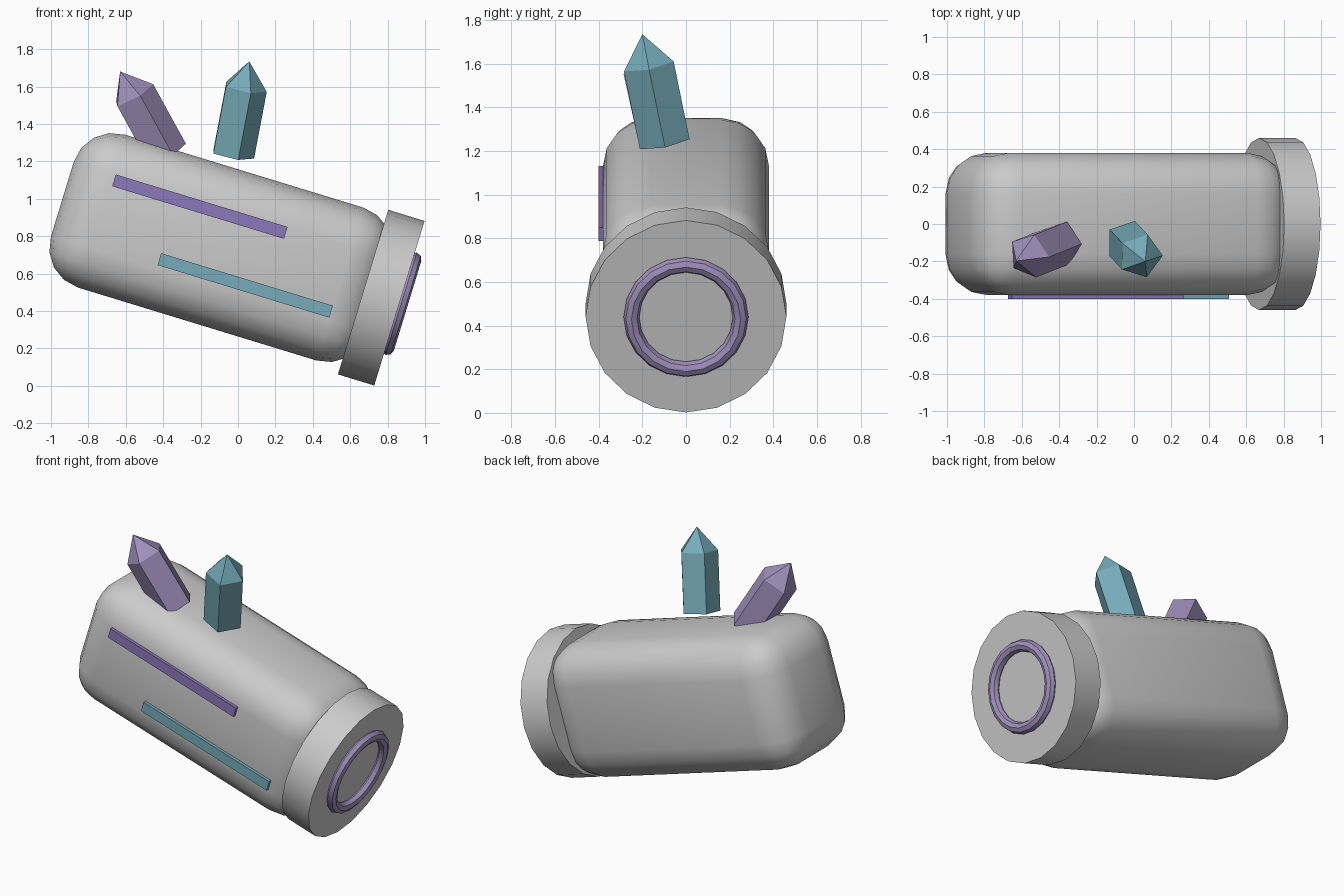
import bpy, bmesh, math
from mathutils import Matrix, Vector

if "Cube" in bpy.data.objects:
    bpy.data.objects.remove(bpy.data.objects["Cube"])

TILT = math.radians(17)
R = Matrix.Rotation(TILT, 3, 'Y')


def place(along, y, up):
    """Point in the tilted canister frame -> world."""
    return R @ Vector((along, y, up))


def material(name, rgb):
    m = bpy.data.materials.new(name)
    m.diffuse_color = (*rgb, 1)
    m.use_nodes = True
    m.node_tree.nodes["Principled BSDF"].inputs["Base Color"].default_value = m.diffuse_color
    return m


violet = material("violet", (0.26, 0.19, 0.50))
lilac = material("lilac", (0.35, 0.28, 0.50))
teal = material("teal", (0.18, 0.41, 0.49))


def finish(name, mat=None, smooth=False):
    o = bpy.context.object
    o.name = name
    if mat:
        o.data.materials.append(mat)
    if smooth:
        bpy.ops.object.shade_smooth_by_angle(angle=math.radians(30))
    return o


def tilted_box(name, centre, size, mat=None, bevel=0):
    bpy.ops.mesh.primitive_cube_add(size=1, location=place(*centre), rotation=(0, TILT, 0))
    o = bpy.context.object
    o.scale = size
    bpy.ops.object.transform_apply(location=False, rotation=False, scale=True)
    if bevel:
        b = o.modifiers.new("round", 'BEVEL')
        b.width = bevel
        b.segments = 4
        bpy.ops.object.modifier_apply(modifier=b.name)
    return finish(name, mat, bool(bevel))


def crystal(name, base, axis, mat, r=0.122, shaft=0.37, total=0.516, n=5):
    """Five-sided prism with a pointed cap, growing along axis."""
    bm = bmesh.new()
    rings = [[bm.verts.new((r * math.cos(i * math.tau / n), r * math.sin(i * math.tau / n), z))
              for i in range(n)] for z in (0, shaft)]
    tip = bm.verts.new((0, 0, total))
    bm.faces.new(rings[0][::-1])
    for i in range(n):
        j = (i + 1) % n
        bm.faces.new((rings[0][i], rings[0][j], rings[1][j], rings[1][i]))
        bm.faces.new((rings[1][i], rings[1][j], tip))
    me = bpy.data.meshes.new(name)
    bm.to_mesh(me)
    bm.free()
    me.materials.append(mat)
    o = bpy.data.objects.new(name, me)
    bpy.context.collection.objects.link(o)
    o.location = base
    o.rotation_euler = Vector((0, 0, 1)).rotation_difference(Vector(axis)).to_euler()


# Rounded canister body
tilted_box("body", (-0.305, 0, 0.68), (1.77, 0.76, 0.855), bevel=0.22)

# End collar
bpy.ops.mesh.primitive_cylinder_add(vertices=20, radius=0.46, depth=0.203,
                                    location=place(0.5945, 0, 0.675),
                                    rotation=(0, TILT + math.pi / 2, 0))
finish("end_collar", smooth=True)

# Glowing ring on the collar face
bpy.ops.mesh.primitive_torus_add(major_segments=20, minor_segments=8,
                                 major_radius=0.25, minor_radius=0.036,
                                 location=place(0.706, 0, 0.675),
                                 rotation=(0, TILT + math.pi / 2, 0))
finish("end_ring", lilac, smooth=True)

# Inlay strips on the front side
tilted_box("upper_strip", (-0.475, -0.385, 0.857), (0.96, 0.03, 0.066), violet)
tilted_box("lower_strip", (-0.12, -0.385, 0.525), (0.96, 0.03, 0.066), teal)

# Crystals above the body
crystal("lilac_crystal", (-0.386, -0.10, 1.237), (-0.55, -0.22, 1), lilac)
crystal("teal_crystal", (-0.034, -0.098, 1.238), (0.19, -0.205, 1), teal)
